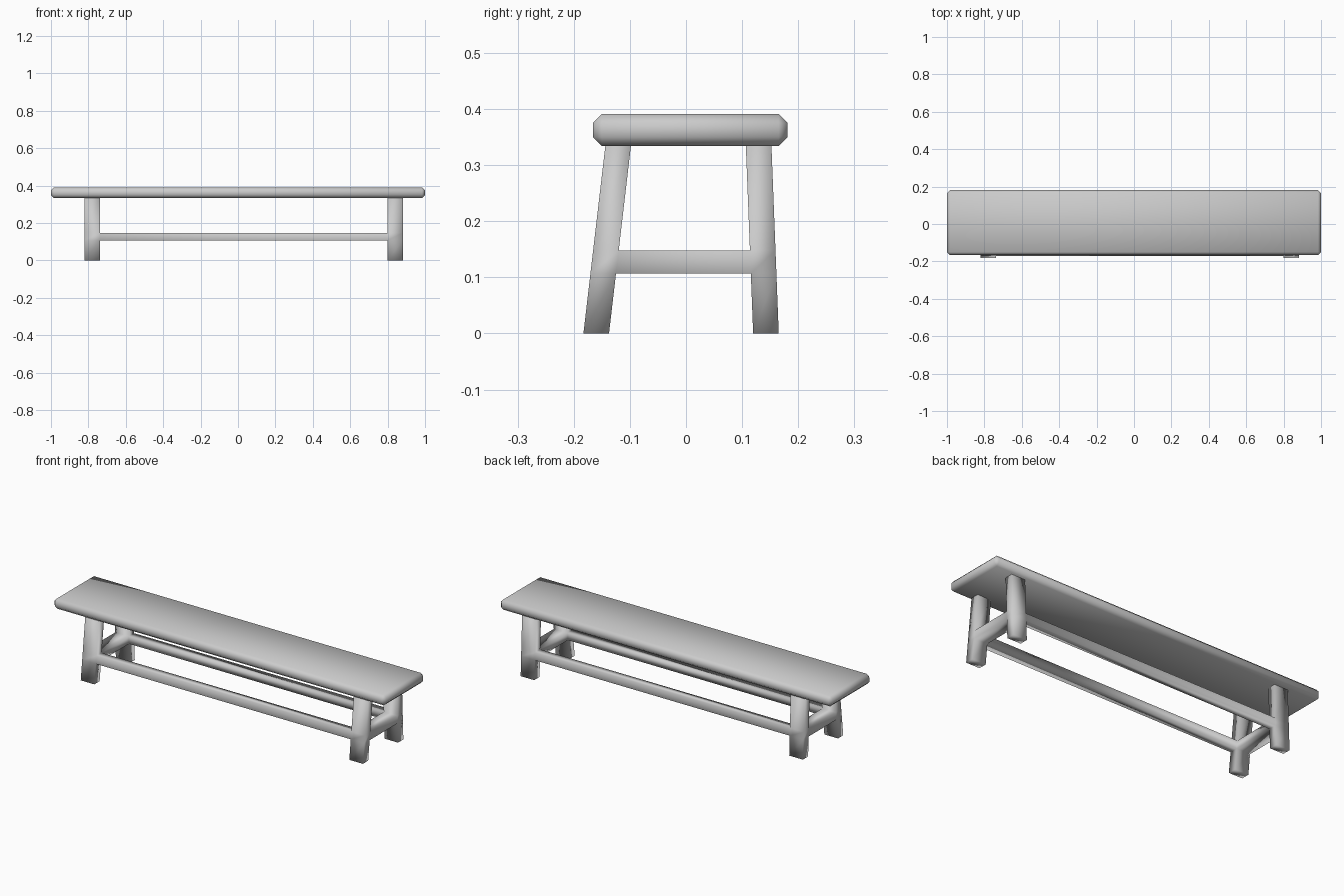
import bpy
import bmesh

cube = bpy.data.objects.get("Cube")
if cube:
    bpy.data.objects.remove(cube, do_unlink=True)

# One plain grey finish
grey = bpy.data.materials.new("plain_grey")
grey.use_nodes = True
colour = (0.6, 0.6, 0.6, 1)
grey.diffuse_color = colour
grey.node_tree.nodes["Principled BSDF"].inputs["Base Color"].default_value = colour


def finish(name, bm):
    bmesh.ops.recalc_face_normals(bm, faces=bm.faces)
    for f in bm.faces:
        f.smooth = True
    mesh = bpy.data.meshes.new(name)
    bm.to_mesh(mesh)
    bm.free()
    mesh.materials.append(grey)
    obj = bpy.data.objects.new(name, mesh)
    bpy.context.collection.objects.link(obj)


# Seat plank with a single chamfer all round
SEAT_LOW, SEAT_HIGH = 0.334, 0.391
bm = bmesh.new()
bmesh.ops.create_cube(bm, size=1)
for v in bm.verts:
    v.co.x *= 2
    v.co.y = v.co.y * 0.347 + 0.0075
    v.co.z = v.co.z * (SEAT_HIGH - SEAT_LOW) + (SEAT_LOW + SEAT_HIGH) / 2
bmesh.ops.bevel(bm, geom=bm.edges[:], offset=0.016, offset_type='OFFSET',
                segments=1, affect='EDGES')
finish("seat", bm)

# Splayed legs and stretchers, joined as one continuous frame
LEVELS = (0, 0.107, 0.148, SEAT_LOW + 0.001)
LEG_X = {-1: -0.779, 1: 0.84}
LEG_Y = {-1: (-0.16, -0.121), 1: (0.1425, 0.1295)}   # foot, top
HALF_X, HALF_Y = 0.041, 0.0228
SIDES = ((-1, -1), (1, -1), (1, 1), (-1, 1))

bm = bmesh.new()
vert = {}
for sx, sy in SIDES:
    foot, top = LEG_Y[sy]
    for i, z in enumerate(LEVELS):
        y = foot + (top - foot) * z / SEAT_LOW
        for cx, cy in SIDES:
            vert[sx, sy, i, cx, cy] = bm.verts.new(
                (LEG_X[sx] + cx * HALF_X, y + cy * HALF_Y, z))

for sx, sy in SIDES:
    for k in range(4):
        a, b = SIDES[k], SIDES[(k + 1) % 4]
        inner = (a[0] == b[0] == -sx) or (a[1] == b[1] == -sy)
        for i in range(3):
            if i == 1 and inner:      # stretcher joins here
                continue
            bm.faces.new([vert[(sx, sy, i) + a], vert[(sx, sy, i) + b],
                          vert[(sx, sy, i + 1) + b], vert[(sx, sy, i + 1) + a]])
    for i in (0, 3):
        bm.faces.new([vert[(sx, sy, i) + c] for c in SIDES])


def stretcher(start, end):
    for k in range(4):
        j = (k + 1) % 4
        bm.faces.new([start[k], start[j], end[j], end[k]])


RING = ((1, -1), (1, 1), (2, 1), (2, -1))
for s in (-1, 1):
    # Long stretcher
    stretcher(*[[vert[sx, s, i, -sx, c] for i, c in RING] for sx in (-1, 1)])
    # End stretcher
    stretcher(*[[vert[s, sy, i, c, -sy] for i, c in RING] for sy in (-1, 1)])
finish("leg_frame", bm)
